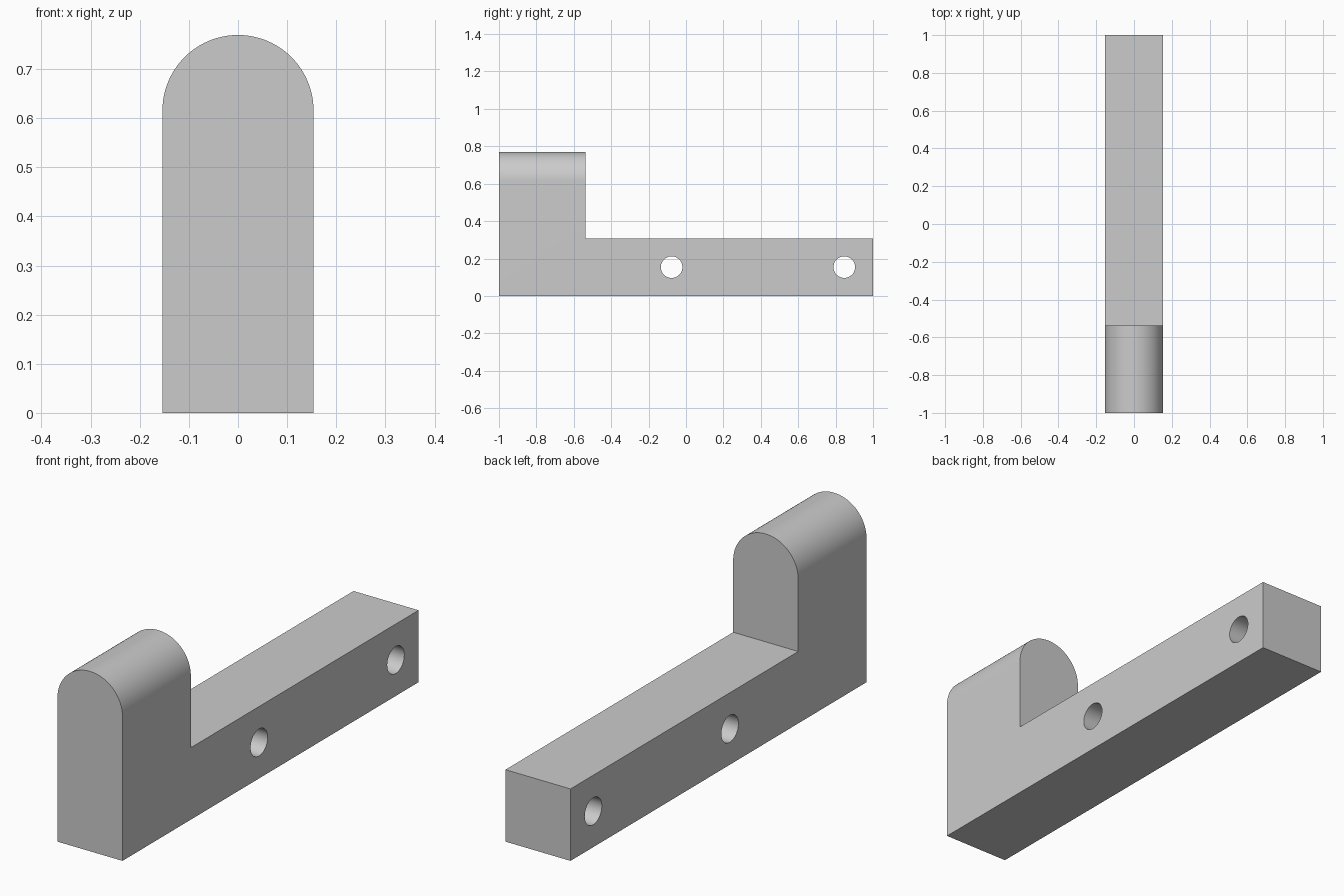
import bpy
import bmesh
import math

cube = bpy.data.objects.get("Cube")
if cube:
    bpy.data.objects.remove(cube, do_unlink=True)

U = 2 / 13            # module: half the bar width
HOLE_RADIUS = 0.375 * U

grey = bpy.data.materials.new("plain grey")
grey.use_nodes = True
grey.diffuse_color = (0.6, 0.6, 0.6, 1)
grey.node_tree.nodes["Principled BSDF"].inputs["Base Color"].default_value = grey.diffuse_color


def extrude_along(name, profile, direction):
    """Solid made by sweeping a closed outline along a direction."""
    bm = bmesh.new()
    face = bm.faces.new([bm.verts.new(p) for p in profile])
    swept = bmesh.ops.extrude_face_region(bm, geom=[face])["geom"]
    moved = [v for v in swept if isinstance(v, bmesh.types.BMVert)]
    bmesh.ops.translate(bm, verts=moved, vec=direction)
    bmesh.ops.recalc_face_normals(bm, faces=bm.faces)
    mesh = bpy.data.meshes.new(name)
    bm.to_mesh(mesh)
    bm.free()
    mesh.materials.append(grey)
    obj = bpy.data.objects.new(name, mesh)
    bpy.context.collection.objects.link(obj)
    return obj


def circle(count, steps, radius):
    return [(radius * math.cos(2 * math.pi * i / count),
             radius * math.sin(2 * math.pi * i / count)) for i in range(steps)]


# Round-topped block, full length
arch = [(-U, -1, 0), (U, -1, 0)]
arch += [(a, -1, 4 * U + b) for a, b in circle(96, 49, U)]
bracket = extrude_along("bracket", arch, (0, 2, 0))

# Step behind the upright, leaving the low bar
y, z = -1 + 3 * U, 2 * U
step = [(-1, y, z), (-1, 2, z), (-1, 2, 1), (-1, y, 1)]
cutters = [extrude_along("step_cutter", step, (2, 0, 0))]

# Two cross holes through the bar
for n in (6, 12):
    ring = [(-1, -1 + n * U + a, U + b) for a, b in circle(64, 64, HOLE_RADIUS)]
    cutters.append(extrude_along("hole_cutter", ring, (2, 0, 0)))

bpy.ops.object.select_all(action="DESELECT")
bracket.select_set(True)
bpy.context.view_layer.objects.active = bracket
for cutter in cutters:
    cutter.hide_render = True
    mod = bracket.modifiers.new("cut", "BOOLEAN")
    mod.operation = "DIFFERENCE"
    mod.solver = "EXACT"
    mod.object = cutter
    bpy.ops.object.modifier_apply(modifier=mod.name)
    bpy.data.objects.remove(cutter, do_unlink=True)

bpy.ops.object.shade_smooth_by_angle(angle=math.radians(30))
